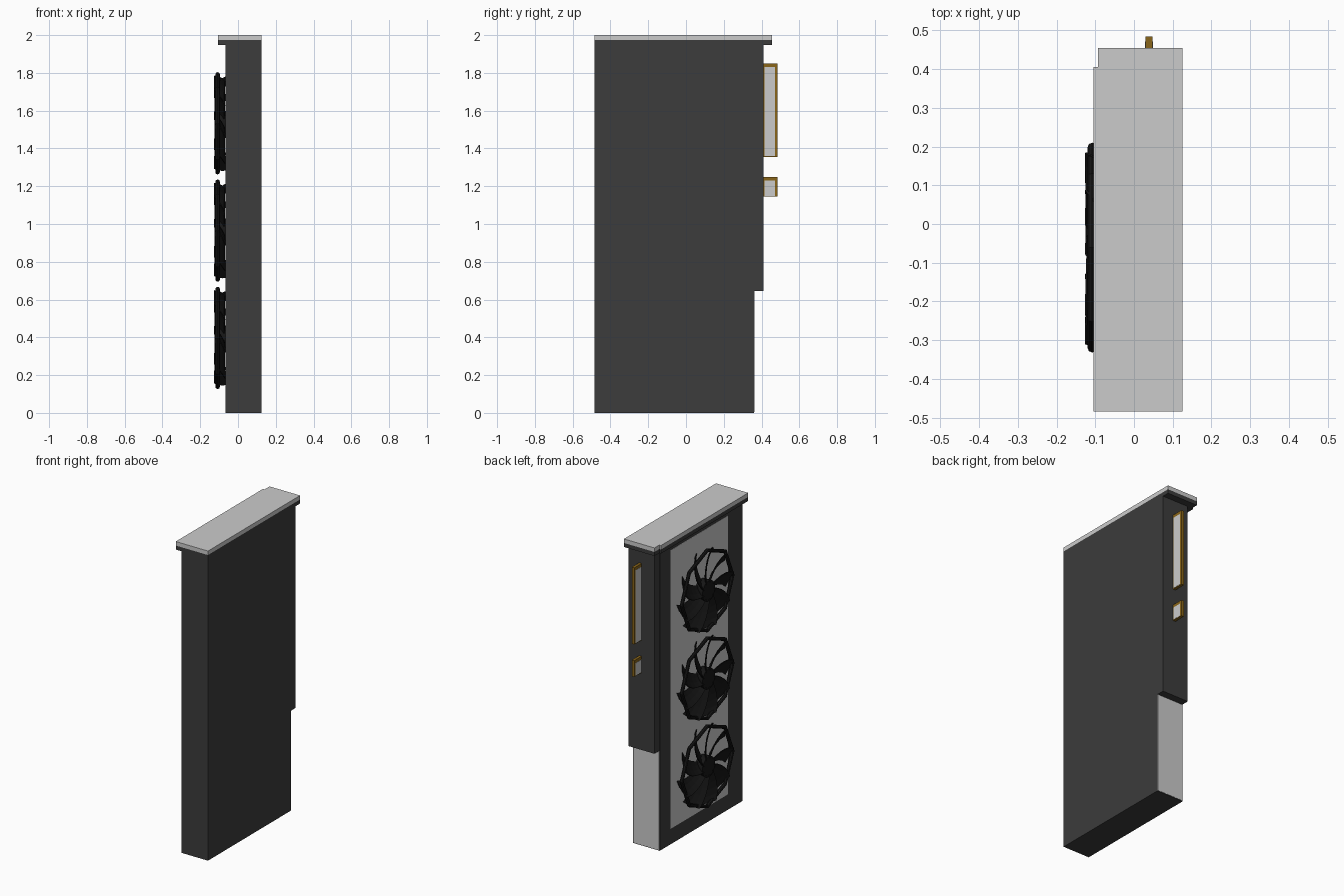
import bpy, bmesh
from math import cos, sin, pi, tau

if "Cube" in bpy.data.objects:
    bpy.data.objects.remove(bpy.data.objects["Cube"])


def material(name, rgb):
    m = bpy.data.materials.new(name)
    m.diffuse_color = (*rgb, 1)
    m.use_nodes = True
    m.node_tree.nodes["Principled BSDF"].inputs["Base Color"].default_value = m.diffuse_color
    return m


DARK = material("dark_shell", (0.045, 0.045, 0.045))
BLACK = material("fan_black", (0.008, 0.008, 0.008))
GOLD = material("gold_contact", (0.25, 0.13, 0.01))


def from_bmesh(name, bm, mat=None):
    bmesh.ops.recalc_face_normals(bm, faces=bm.faces)
    me = bpy.data.meshes.new(name)
    bm.to_mesh(me)
    bm.free()
    ob = bpy.data.objects.new(name, me)
    bpy.context.collection.objects.link(ob)
    if mat:
        me.materials.append(mat)
    return ob


def prism(name, outline, z0, z1, mat=None):
    bm = bmesh.new()
    face = bm.faces.new([bm.verts.new((x, y, z0)) for x, y in outline])
    ext = bmesh.ops.extrude_face_region(bm, geom=[face])
    for v in ext["geom"]:
        if isinstance(v, bmesh.types.BMVert):
            v.co.z = z1
    return from_bmesh(name, bm, mat)


def box(name, x0, x1, y0, y1, z0, z1, mat=None):
    return prism(name, [(x0, y0), (x1, y0), (x1, y1), (x0, y1)], z0, z1, mat)


# Card body, side tab and the grey faces set into the shell
box("card_body", -0.065, 0.125, -0.485, 0.36, 0, 1.95, DARK)
box("side_tab", -0.062, 0.125, 0.36, 0.41, 0.645, 1.95, DARK)
box("fan_side_panel", -0.066, -0.06, -0.335, 0.25, 0.1, 1.9)
box("open_side_panel", -0.061, 0.123, 0.35, 0.3615, 0.004, 0.645)

# Mounting bracket with a notched corner: dark flange below, grey plate above
plate = [(-0.105, -0.485), (0.125, -0.485), (0.125, 0.455),
         (-0.093, 0.455), (-0.093, 0.405), (-0.105, 0.405)]
prism("bracket_flange", plate, 1.948, 1.974, DARK)
prism("bracket_plate", plate, 1.974, 2.0)

# Edge connectors: gold edging around a grey board
for i, (z0, z1) in enumerate([(1.355, 1.85), (1.145, 1.25)]):
    box(f"connector_edge_{i}", 0.03, 0.048, 0.40, 0.485, z0, z1, GOLD)
    box(f"connector_board_{i}", 0.029, 0.049, 0.415, 0.472, z0 + 0.004, z1 - 0.02)

# Fans: ring, hub and pitched, swept blades
FAN_Y, FAN_X, BLADES = -0.061, -0.097, 9


def fan_blades(name, zc):
    bm = bmesh.new()
    for b in range(BLADES):
        rows = []
        for i in range(6):
            t = i / 5
            r = 0.055 + 0.197 * t
            mid = tau * b / BLADES + 0.2 + 0.25 * t * t
            half = (0.03 + 0.024 * t) / r
            row = []
            for s in (-1, -0.33, 0.33, 1):
                a = mid + half * s
                x = FAN_X + s * (0.024 + 0.004 * t) + 0.005 * (1 - s * s)
                row.append(bm.verts.new((x, FAN_Y + r * cos(a), zc + r * sin(a))))
            rows.append(row)
        for lo, hi in zip(rows, rows[1:]):
            for k in range(3):
                bm.faces.new((lo[k], lo[k + 1], hi[k + 1], hi[k]))
    ob = from_bmesh(name, bm, BLACK)
    mod = ob.modifiers.new("thickness", "SOLIDIFY")
    mod.thickness = 0.005
    mod.offset = 0


for i, zc in enumerate((0.397, 0.965, 1.533)):
    bpy.ops.mesh.primitive_torus_add(
        major_segments=8, minor_segments=8, major_radius=0.259, minor_radius=0.012,
        location=(-0.108, FAN_Y, zc), rotation=(0, pi / 2, 0))
    ring = bpy.context.object
    ring.name = f"fan_ring_{i}"
    ring.data.materials.append(BLACK)
    bpy.ops.mesh.primitive_cylinder_add(
        vertices=24, radius=0.065, depth=0.055,
        location=(-0.0925, FAN_Y, zc), rotation=(0, pi / 2, 0))
    hub = bpy.context.object
    hub.name = f"fan_hub_{i}"
    hub.data.materials.append(BLACK)
    bpy.ops.object.shade_smooth_by_angle()
    fan_blades(f"fan_blades_{i}", zc)
